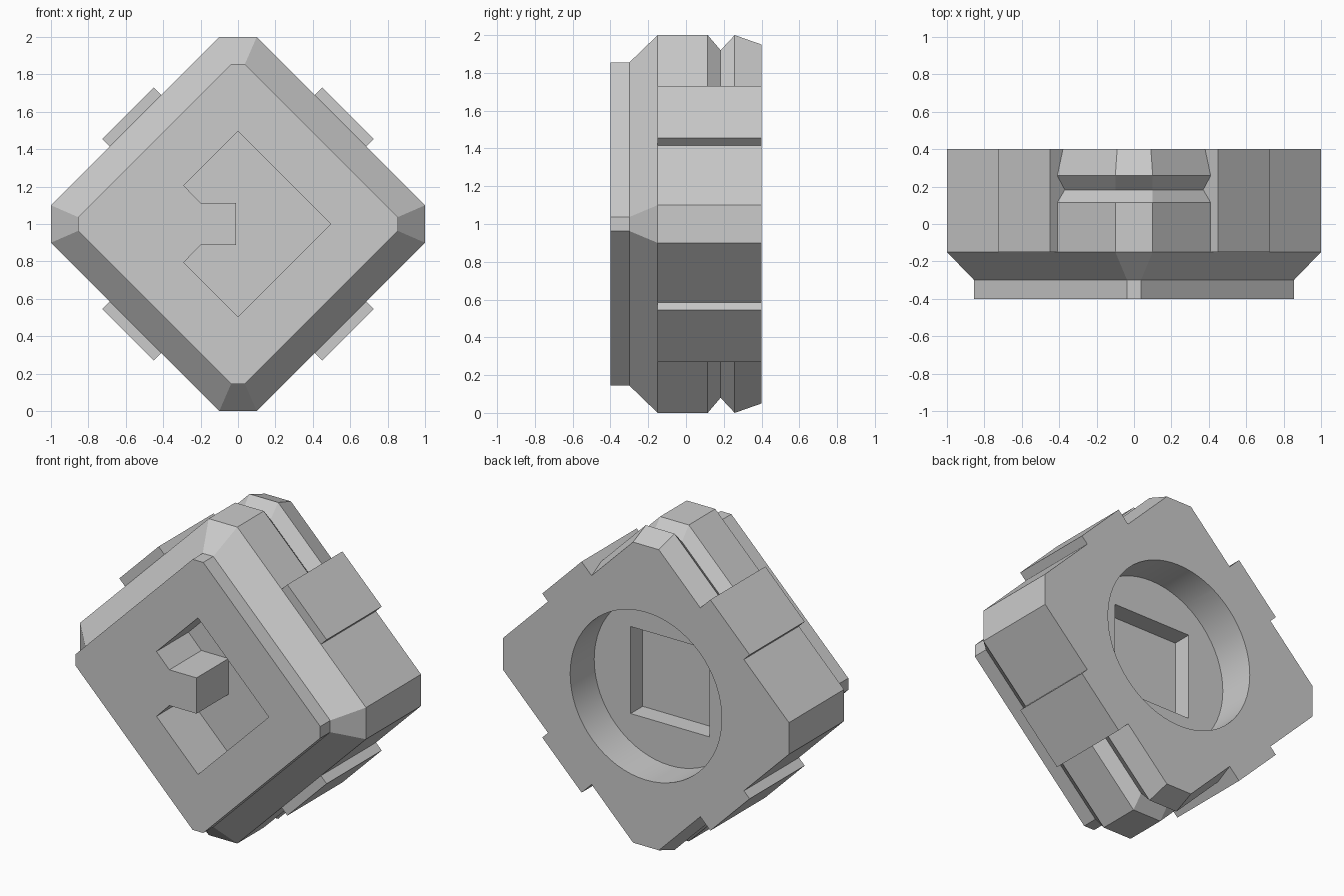
import bpy, bmesh, math
from mathutils import Matrix

cube = bpy.data.objects.get("Cube")
if cube:
    bpy.data.objects.remove(cube, do_unlink=True)

grey = bpy.data.materials.new("light_grey")
grey.use_nodes = True
grey.diffuse_color = (0.6, 0.6, 0.6, 1)
grey.node_tree.nodes["Principled BSDF"].inputs["Base Color"].default_value = grey.diffuse_color


def add_object(name, bm):
    bmesh.ops.recalc_face_normals(bm, faces=bm.faces)
    mesh = bpy.data.meshes.new(name)
    bm.to_mesh(mesh)
    bm.free()
    mesh.materials.append(grey)
    obj = bpy.data.objects.new(name, mesh)
    bpy.context.collection.objects.link(obj)
    return obj


def loft(name, rings):
    """Skin closed (x, y, z) rings and cap both ends."""
    bm = bmesh.new()
    loops = [[bm.verts.new(p) for p in ring] for ring in rings]
    n = len(loops[0])
    for a, b in zip(loops, loops[1:]):
        for i in range(n):
            j = (i + 1) % n
            bm.faces.new((a[i], a[j], b[j], b[i]))
    bm.faces.new(loops[0])
    bm.faces.new(loops[-1])
    bmesh.ops.remove_doubles(bm, verts=bm.verts, dist=0.0005)
    bmesh.ops.dissolve_limit(bm, angle_limit=math.radians(0.5),
                             verts=bm.verts, edges=bm.edges)
    return add_object(name, bm)


def ring(y, inset, tip, groove, tip_groove, pad):
    """Diamond outline with cut tips, tip grooves and raised side pads."""
    s, q, g = 1.1 - inset, inset / 2, groove / 2
    top = tip - tip_groove
    quarter = [
        (s - groove - top, top),
        (0.41 - q - g, 0.69 - q - g),
        (0.41 - q, 0.69 - q),
        (0.41 - q + pad, 0.69 - q + pad),
        (0.685 - q + pad, 0.415 - q + pad),
        (0.685 - q, 0.415 - q),
        (tip, s - tip),
    ]
    back = quarter[::-1]
    outline = (quarter + [(x, -z) for x, z in back]
               + [(-x, -z) for x, z in quarter] + [(-x, z) for x, z in back])
    return [(x, y, 1 + z) for x, z in outline]


# Body: front plate, bevel, main block with padded sides and tip grooves
block = loft("block_body", [
    ring(-0.40, 0.208, 0.855, 0, 0, 0),
    ring(-0.30, 0.208, 0.855, 0, 0, 0),
    ring(-0.15, 0, 1, 0, 0, 0),
    ring(-0.15, 0, 1, 0, 0, 0.04),
    ring(0.115, 0, 1, 0, 0, 0.04),
    ring(0.183, 0, 1, 0.08, 0.08, 0.04),
    ring(0.258, 0, 1, 0, 0, 0.04),
    ring(0.40, 0, 1, 0.06, 0.05, 0.04),
])


def prism(name, outline, y0, y1):
    return loft(name, [[(x, y, 1 + z) for x, z in outline] for y in (y0, y1)])


def carve(cutter):
    mod = block.modifiers.new("recess", "BOOLEAN")
    mod.operation = "DIFFERENCE"
    mod.solver = "EXACT"
    mod.object = cutter
    bpy.context.view_layer.objects.active = block
    bpy.ops.object.modifier_apply(modifier=mod.name)
    bpy.data.objects.remove(cutter, do_unlink=True)


# Front recess: diamond with a squared tongue left standing on one side
half = [(-0.01, 0.113), (-0.2, 0.113), (-0.29, 0.205), (0, 0.495)]
outline = half + [(0.495, 0)] + [(x, -z) for x, z in half[::-1]]
carve(prism("front_recess_cutter", outline, -0.5, -0.08))

# Back recess: round well, then a square pocket in its floor
sides = 64
circle = [(0.53 * math.cos(2 * math.pi * i / sides), 0.53 * math.sin(2 * math.pi * i / sides))
          for i in range(sides)]
carve(prism("round_well_cutter", circle, 0.16, 0.5))
h = 0.275
carve(prism("square_pocket_cutter", [(-h, -h), (h, -h), (h, h), (-h, h)], 0.04, 0.3))

bpy.ops.object.select_all(action="DESELECT")
block.select_set(True)
bpy.context.view_layer.objects.active = block
bpy.ops.object.shade_smooth_by_angle(angle=math.radians(20))
